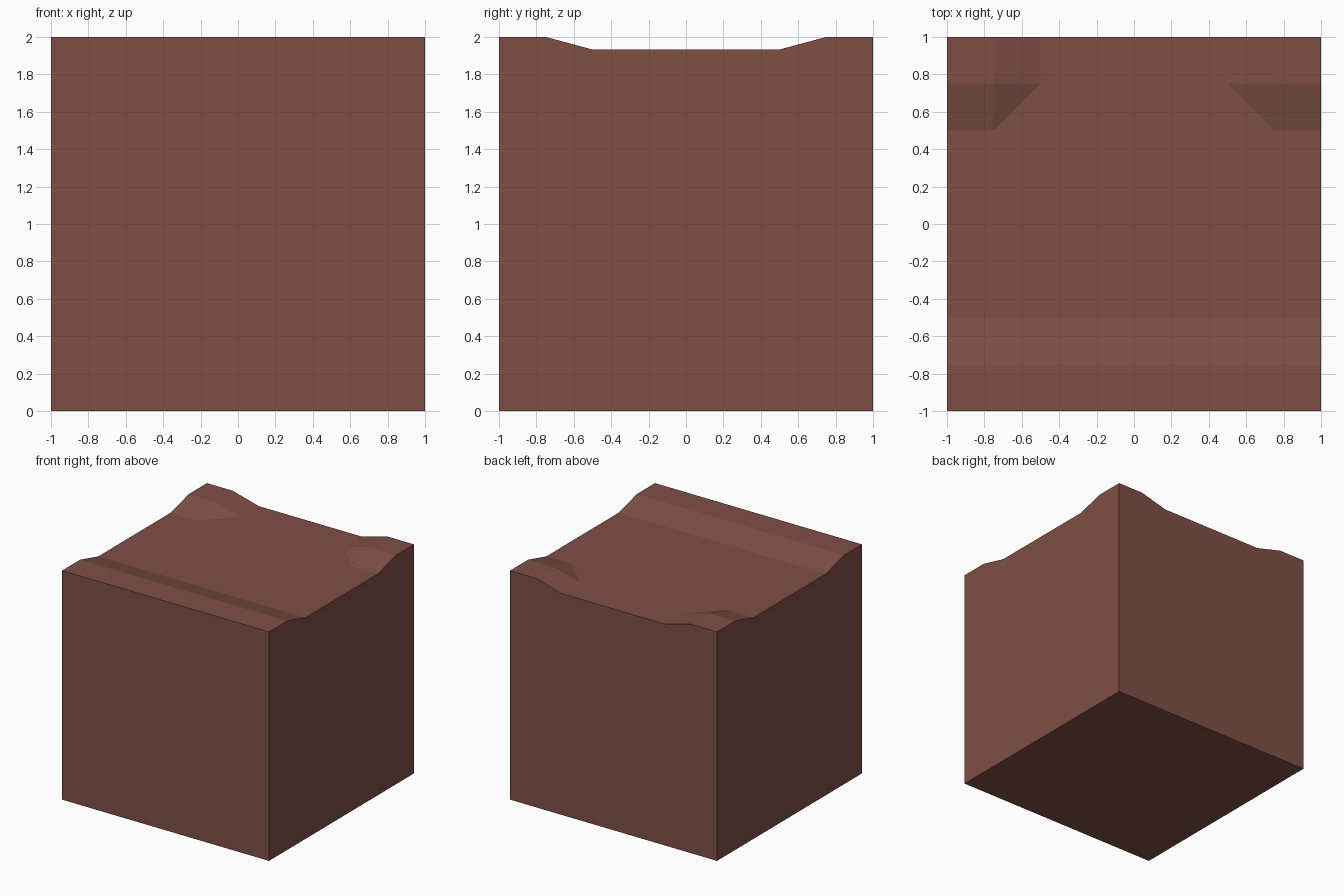
import bpy, bmesh

if "Cube" in bpy.data.objects:
    bpy.data.objects.remove(bpy.data.objects["Cube"])

LOW, HIGH = 1.933, 2.0
STEPS = [-1, -0.75, -0.5, 0.5, 0.75, 1]


def height(x, y):
    # raised front ridge and two raised back corners
    ridge = y <= -0.75
    corner = y >= 0.75 and abs(x) >= 0.75
    return HIGH if ridge or corner else LOW


bm = bmesh.new()

# Top surface
grid = [[bm.verts.new((x, y, height(x, y))) for x in STEPS] for y in STEPS]
for j in range(5):
    for i in range(5):
        a, b = grid[j][i], grid[j][i + 1]
        c, d = grid[j + 1][i + 1], grid[j + 1][i]
        if (i, j) == (1, 3):      # bevelled inner corner, left
            faces = [(a, b, c), (a, c, d)]
        elif (i, j) == (3, 3):    # bevelled inner corner, right
            faces = [(a, b, d), (b, c, d)]
        else:
            faces = [(a, b, c, d)]
        for f in faces:
            bm.faces.new(f)

# Side walls and underside
rim = [e for e in bm.edges if e.is_boundary]
walls = bmesh.ops.extrude_edge_only(bm, edges=rim)["geom"]
for v in walls:
    if isinstance(v, bmesh.types.BMVert):
        v.co.z = 0
bmesh.ops.holes_fill(bm, edges=[e for e in bm.edges if e.is_boundary], sides=0)
bmesh.ops.recalc_face_normals(bm, faces=bm.faces[:])

mesh = bpy.data.meshes.new("dirt_block")
bm.to_mesh(mesh)
bm.free()
block = bpy.data.objects.new("dirt_block", mesh)
bpy.context.collection.objects.link(block)

# Single brown colour
dirt = bpy.data.materials.new("dirt brown")
dirt.diffuse_color = (0.21, 0.079, 0.059, 1)
dirt.use_nodes = True
dirt.node_tree.nodes["Principled BSDF"].inputs["Base Color"].default_value = dirt.diffuse_color
mesh.materials.append(dirt)
